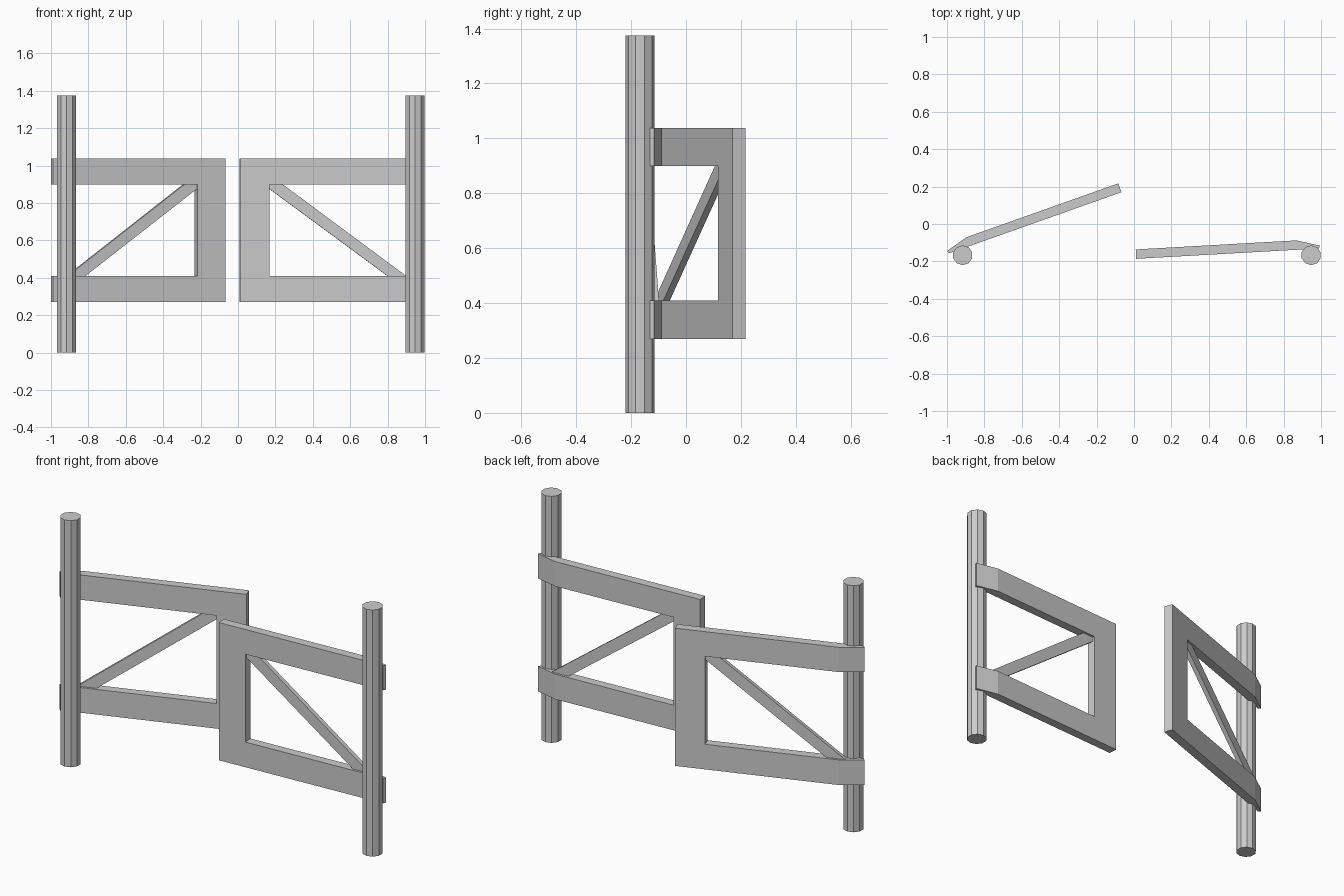
import bpy
import bmesh
from mathutils import Vector

if "Cube" in bpy.data.objects:
    bpy.data.objects.remove(bpy.data.objects["Cube"])

THICK = 0.05


def make_object(name, bm):
    bmesh.ops.recalc_face_normals(bm, faces=bm.faces)
    mesh = bpy.data.meshes.new(name)
    bm.to_mesh(mesh)
    bm.free()
    obj = bpy.data.objects.new(name, mesh)
    bpy.context.collection.objects.link(obj)


def slab(name, front, back, back_faces, place):
    """Join two matching (u, v, z) outlines into a closed slab."""
    bm = bmesh.new()
    f = [bm.verts.new(place(p)) for p in front]
    b = [bm.verts.new(place(p)) for p in back]
    n = len(f)
    bm.faces.new(f)
    for ids in back_faces:
        bm.faces.new([b[i] for i in ids])
    for i in range(n):
        j = (i + 1) % n
        bm.faces.new((f[i], f[j], b[j], b[i]))
    make_object(name, bm)


def gate(side, tip, end):
    # u runs from the free edge to the hinge, v toward the back
    tip, end = Vector(tip), Vector(end)
    d = (end - tip).normalized()
    n = Vector((-d.y, d.x))
    if n.y < 0:
        n = -n

    def place(p):
        q = tip + d * p[0] + n * p[1]
        return (q.x, q.y, p[2])

    # C-shaped frame, its rails tapering at the back behind the post
    bend, tail, stile = 0.861, 0.977, 0.158
    outline = [(0, .27), (bend, .27), (tail, .27), (tail, .41), (bend, .41),
               (stile, .41), (stile, .90), (bend, .90), (tail, .90),
               (tail, 1.038), (bend, 1.038), (0, 1.038)]
    front = [(u, 0, z) for u, z in outline]
    back = [(u + .008, .015, z) if u == tail else (u, THICK, z) for u, z in outline]
    faces = [(0, 1, 4, 5, 6, 7, 10, 11), (1, 2, 3, 4), (7, 8, 9, 10)]
    slab(side + "_gate_frame", front, back, faces, place)

    # Thin diagonal brace
    brace = [(stile, .90), (stile, .875), (.79, .41), (.89, .41), (.228, .90)]
    slab(side + "_gate_brace", [(u, .0125, z) for u, z in brace],
         [(u, .0375, z) for u, z in brace], [range(5)], place)


def post(side, x):
    bpy.ops.mesh.primitive_cylinder_add(vertices=10, radius=0.053, depth=1.375,
                                        location=(x, -0.167, 0.6875))
    bpy.context.object.name = side + "_post"


post("left", -0.916)
post("right", 0.947)
gate("left", (-0.067, 0.17), (-0.987, -0.156))
gate("right", (0.012, -0.186), (0.99, -0.131))
